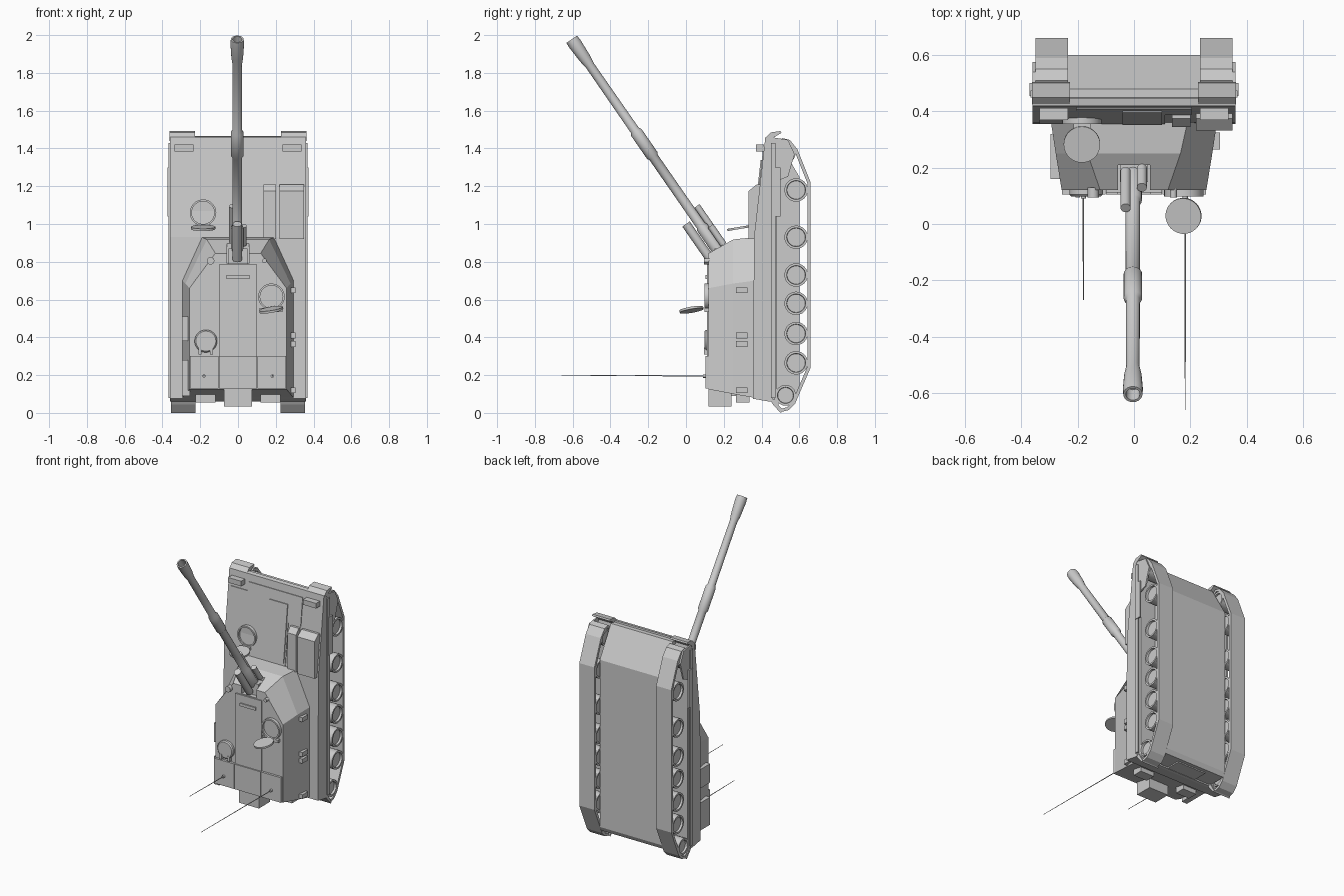
import bpy, bmesh, math
from mathutils import Vector

if "Cube" in bpy.data.objects:
    bpy.data.objects.remove(bpy.data.objects["Cube"])


def finish(name, bm, smooth=False):
    bmesh.ops.remove_doubles(bm, verts=bm.verts, dist=1e-6)
    bmesh.ops.recalc_face_normals(bm, faces=bm.faces)
    me = bpy.data.meshes.new(name)
    bm.to_mesh(me)
    bm.free()
    if smooth:
        me.shade_smooth()
        me.set_sharp_from_angle(angle=math.radians(35))
    ob = bpy.data.objects.new(name, me)
    bpy.context.collection.objects.link(ob)
    return ob


def loft(name, loops):
    """Closed solid through equal-length point loops."""
    bm = bmesh.new()
    vs = [[bm.verts.new(p) for p in l] for l in loops]
    n = len(vs[0])
    for a, b in zip(vs, vs[1:]):
        for i in range(n):
            bm.faces.new((a[i], a[(i + 1) % n], b[(i + 1) % n], b[i]))
    bm.faces.new(vs[0])
    bm.faces.new(vs[-1])
    return finish(name, bm)


def prism(name, x0, x1, yz):
    return loft(name, [[(x, y, z) for y, z in yz] for x in (x0, x1)])


def box(name, x0, x1, y0, y1, z0, z1):
    return prism(name, x0, x1, [(y0, z0), (y1, z0), (y1, z1), (y0, z1)])


def lathe(name, base, axis, profile, n=20):
    """Spin (radius, height) points around an axis starting at base."""
    bm = bmesh.new()
    rot = Vector(axis).to_track_quat('Z', 'Y')
    rings = [[bm.verts.new(Vector(base) + rot @ Vector((r * math.cos(math.tau * i / n),
              r * math.sin(math.tau * i / n), h))) for i in range(n)]
             if r else [bm.verts.new(Vector(base) + rot @ Vector((0, 0, h)))] for r, h in profile]
    for a, b in zip(rings, rings[1:]):
        for i in range(n):
            j = (i + 1) % n
            if len(a) == 1 and len(b) == 1:
                continue
            if len(a) == 1:
                bm.faces.new((a[0], b[i], b[j]))
            elif len(b) == 1:
                bm.faces.new((a[i], a[j], b[0]))
            else:
                bm.faces.new((a[i], a[j], b[j], b[i]))
    return finish(name, bm, True)


def rod(name, p, q, r0, r1=None, n=16):
    d = Vector(q) - Vector(p)
    return lathe(name, p, d, [(0, 0), (r0, 0), (r0 if r1 is None else r1, d.length),
                              (0, d.length)], n)


def band(name, x0, x1, yz, t):
    """Closed belt with inward thickness t."""
    n, inner = len(yz), []
    for i in range(n):
        p, a, b = Vector(yz[i]), Vector(yz[i - 1]), Vector(yz[(i + 1) % n])
        d1, d2 = (p - a).normalized(), (b - p).normalized()
        m = (Vector((-d1.y, d1.x)) + Vector((-d2.y, d2.x))).normalized()
        inner.append(p + m * t)
    bm = bmesh.new()
    L = [[bm.verts.new((x, p[0], p[1])) for p in pts]
         for x, pts in ((x0, yz), (x1, yz), (x1, inner), (x0, inner))]
    for k in range(4):
        a, b = L[k], L[(k + 1) % 4]
        for i in range(n):
            j = (i + 1) % n
            bm.faces.new((a[i], a[j], b[j], b[i]))
    return finish(name, bm)


def deck(z):
    """y of the sloped front deck at height z."""
    return 0.36 + max(0, z - 0.93) * 0.06 / 0.53


# Hull
prism("upper_hull", -0.36, 0.36, [(0.355, 0.075), (0.36, 0.93), (0.42, 1.46), (0.447, 1.465),
                                  (0.46, 1.40), (0.46, 0.06), (0.44, 0.06)])
prism("lower_hull", -0.236, 0.236, [(0.45, 0.07), (0.45, 1.455), (0.48, 1.455), (0.60, 1.25),
                                    (0.60, 0.10), (0.585, 0.07)])
box("rear_door", -0.11, 0.11, 0.43, 0.56, 0.062, 0.08)

# Front deck plates and boxes
def deck_plate(name, xz, t):
    loft(name, [[(x, deck(z) + o, z) for x, z in xz] for o in (-t, 0.004)])

deck_plate("engine_cover", [(-0.335, 0.935), (-0.335, 1.35), (-0.205, 1.35), (-0.205, 1.41),
                            (0.205, 1.41), (0.205, 1.22), (0.11, 1.22), (0.11, 0.935)], 0.005)
deck_plate("engine_panel", [(-0.04, 0.95), (-0.04, 1.34), (0.10, 1.34), (0.10, 0.95)], 0.011)
for nm, a, b, y in (("narrow_stowage_box", 0.135, 0.20, 0.345), ("wide_stowage_box", 0.22, 0.35, 0.332)):
    prism(nm, a, b, [(y, 0.92), (y, 1.175), (0.375, 1.21), (0.40, 1.21), (0.40, 0.92)])

# Running gear on both sides
TRACK = [(0.66, 0.24), (0.66, 1.22), (0.59, 1.395), (0.55, 1.445), (0.51, 1.455), (0.475, 1.43),
         (0.465, 1.35), (0.465, 0.09), (0.475, 0.03), (0.505, 0.005), (0.545, 0.015), (0.578, 0.05)]
WHEELS = [(0.583, z, 0.062) for z in (1.18, 0.93, 0.73, 0.58, 0.42, 0.265)]
WHEELS += [(0.527, 0.093, 0.055), (0.525, 1.375, 0.055)]
for s, side in ((1, "right"), (-1, "left")):
    band(side + "_track", s * 0.235, s * 0.35, TRACK, 0.018)
    for i, (y, z, r) in enumerate(WHEELS):
        lathe(f"{side}_wheel_{i}", (s * 0.237, y, z), (s, 0, 0),
              [(0, 0.012), (r - 0.012, 0.012), (r - 0.012, 0), (r, 0), (r, 0.112), (r - 0.012, 0.112),
               (r - 0.014, 0.098), (0, 0.098)], 24)
    # Guards, flaps and lamps
    prism(side + "_front_mudguard", s * 0.228, s * 0.362,
          [(0.425, 1.46), (0.45, 1.485), (0.50, 1.492), (0.505, 1.482), (0.46, 1.455), (0.45, 1.44)])
    prism(side + "_front_guard_plate", s * 0.35, s * 0.36,
          [(0.45, 1.46), (0.54, 1.445), (0.575, 1.37), (0.54, 1.25), (0.46, 1.22)])
    prism(side + "_rear_flap", s * 0.225, s * 0.356,
          [(0.445, 0.07), (0.46, 0.045), (0.50, 0.0), (0.508, 0.006), (0.47, 0.07)])
    box(side + "_side_skirt", s * 0.358, s * 0.368, 0.45, 0.475, 0.08, 1.43)
    box(side + "_skirt_panel", s * 0.362, s * 0.372, 0.455, 0.50, 1.04, 1.30)
    box(side + "_headlamp", s * 0.235, s * 0.335, 0.37, 0.412, 1.385, 1.42)
    box(side + "_rear_box", s * 0.12, s * 0.225, 0.265, 0.335, 0.055, 0.10)

# Turret with a gun slot
def tloop(y, zb, w, cz, fw, fz):
    return [(-w, y, zb), (-w, y, cz), (-fw, y, fz), (fw, y, fz), (w, y, cz), (w, y, zb)]

turret = loft("turret", [tloop(0.362, 0.08, 0.295, 0.70, 0.19, 0.93),
                         tloop(0.25, 0.10, 0.278, 0.685, 0.165, 0.918),
                         tloop(0.12, 0.125, 0.257, 0.66, 0.12, 0.845)])
slot = box("gun_slot_cutter", -0.057, 0.057, 0.0, 0.21, 0.79, 1.1)
slot.hide_render = True
slot.hide_set(True)
slot.display_type = 'WIRE'
cut = turret.modifiers.new("gun_slot", 'BOOLEAN')
cut.operation, cut.object, cut.solver = 'DIFFERENCE', slot, 'EXACT'

# Turret roof and side fittings
box("roof_strip", -0.10, 0.10, 0.112, 0.13, 0.30, 0.785)
box("slot_lip", -0.06, 0.06, 0.104, 0.13, 0.71, 0.73)
for nm, a, b in (("left_roof_bin", -0.255, -0.102), ("middle_roof_bin", -0.10, 0.10), ("right_roof_bin", 0.102, 0.255)):
    box(nm, a, b, 0.104, 0.13, 0.128, 0.30)
box("rear_centre_box", -0.075, 0.075, 0.12, 0.24, 0.035, 0.14)
for i, z in enumerate((0.65, 0.41, 0.365, 0.12)):
    box(f"side_bracket_{i}", 0.265, 0.305, 0.265, 0.325, z - 0.015, z + 0.015)
for nm, z0, z1 in (("lower_side_rack", 0.09, 0.28), ("upper_side_rack", 0.38, 0.51)):
    prism(nm, -0.296, -0.255, [(0.16, z0), (0.32, z0), (0.32, z1), (0.16, z1)])
for x in (-0.145, 0.14):
    r = 0.02 if x < 0 else 0.012
    rod("roof_sight", (x, 0.13, 0.805), (x, 0.095, 0.805), r)

# Hatches: open rings with raised lids, and one closed hatch
def open_hatch(name, x, y, z, r):
    lathe(name + "_ring", (x, y + 0.01, z), (0, -1, 0),
          [(0, 0.014), (r - 0.01, 0.014), (r - 0.01, 0.03), (r, 0.03), (r, 0), (0, 0)], 28)

open_hatch("driver_hatch", -0.185, deck(1.06), 1.06, 0.07)
rod("driver_hatch_lid", (-0.185, 0.284, 0.973), (-0.185, 0.282, 0.985), 0.065, n=28)
box("driver_hatch_hinge", -0.215, -0.155, 0.335, 0.37, 0.97, 0.99)
open_hatch("commander_hatch", 0.177, 0.118, 0.615, 0.07)
rod("commander_hatch_lid", (0.177, 0.03, 0.54), (0.175, 0.028, 0.552), 0.064, n=28)
box("commander_hatch_hinge", 0.115, 0.235, 0.098, 0.13, 0.535, 0.555)
lathe("loader_hatch", (-0.17, 0.125, 0.38), (0, -1, 0), [(0, 0), (0.06, 0), (0.06, 0.02), (0.053, 0.027), (0, 0.027)], 28)
for x in (-0.2, -0.14):
    box("loader_hatch_hinge", x - 0.008, x + 0.008, 0.095, 0.125, 0.31, 0.345)

# Main gun: sleeve and flared muzzle
g0, g1 = Vector((-0.004, 0.17, 0.86)), Vector((-0.004, -0.605, 1.978))
L = (g1 - g0).length
ax = (g1 - g0).normalized()
lathe("main_gun", g0, ax, [(0, -0.05), (0.032, -0.05), (0.032, 0.15), (0.026, 0.16), (0.026, 0.60), (0.033, 0.612),
      (0.033, 0.76), (0.025, 0.775), (0.024, L - 0.17), (0.031, L - 0.12), (0.036, L - 0.03), (0.034, L),
      (0.025, L), (0.022, L - 0.06), (0, L - 0.06)], 20)
# Recoil cylinders around the barrel
for nm, x, y, z, ln, r in (("upper_recoil_cylinder", -0.004, 0.0, 1.0, 0.23, 0.024),
                           ("left_recoil_cylinder", -0.03, 0.057, 1.095, 0.23, 0.018),
                           ("right_recoil_cylinder", 0.028, 0.13, 0.99, 0.12, 0.018)):
    tip = Vector((x, y, z))
    rod(nm, tip - ax * ln, tip, r)
box("gun_trunnion", -0.05, 0.05, 0.15, 0.215, 0.79, 0.87)

# Whip antennas
for x, end in ((-0.18, -0.27), (0.182, -0.66)):
    rod("antenna_base", (x, 0.12, 0.195), (x, 0.09, 0.195), 0.009)
    rod("antenna", (x, 0.1, 0.195), (x, end, 0.199), 0.003, 0.0015, 6)
